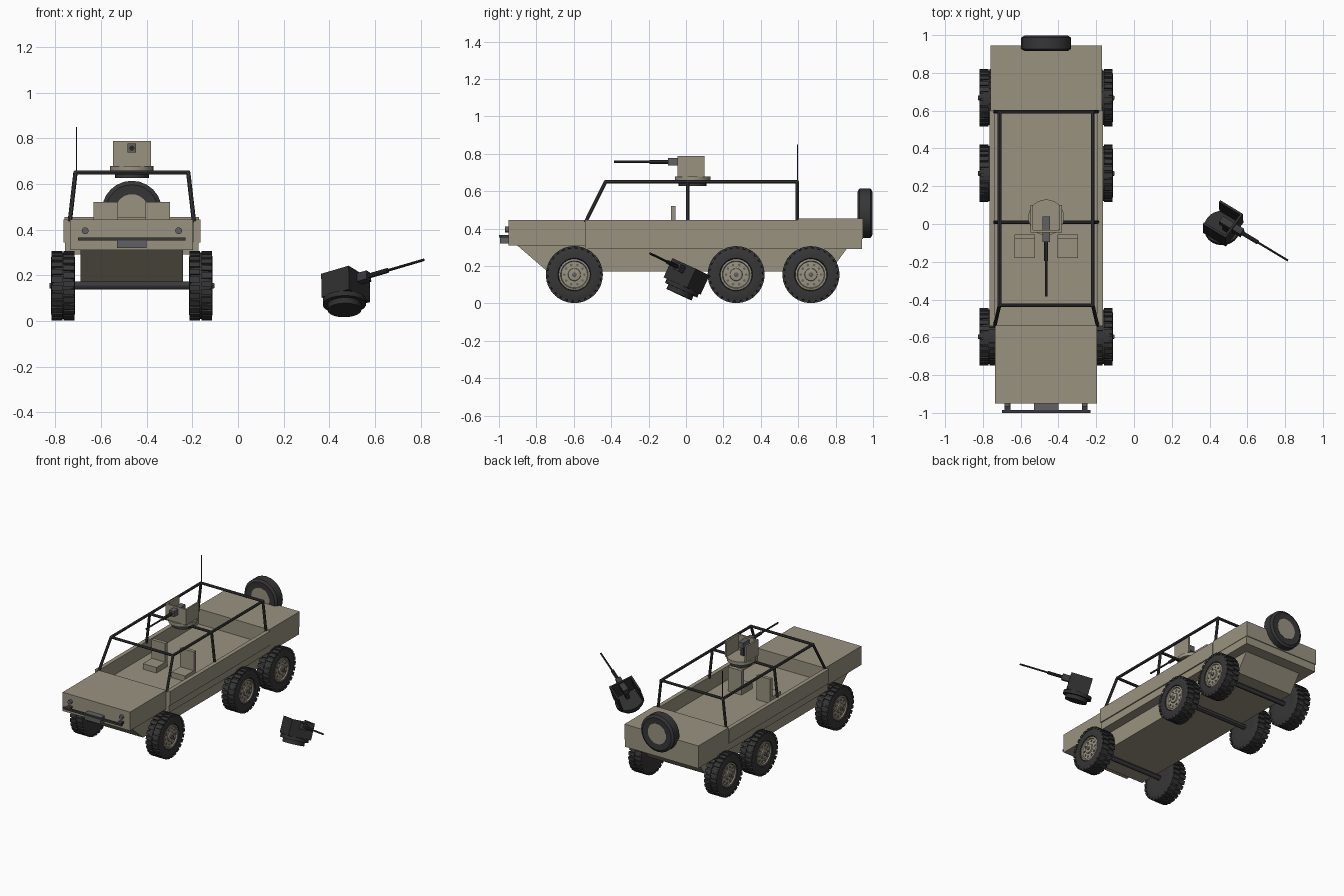
import bpy, bmesh, math
from mathutils import Matrix, Vector

if "Cube" in bpy.data.objects:
    bpy.data.objects.remove(bpy.data.objects["Cube"])

CX = -0.465  # vehicle centre line


def material(name, r, g, b):
    m = bpy.data.materials.new(name)
    m.diffuse_color = (r, g, b, 1)
    m.use_nodes = True
    m.node_tree.nodes["Principled BSDF"].inputs["Base Color"].default_value = m.diffuse_color
    return m


SAND = material("sand paint", 0.32, 0.29, 0.215)
METAL = material("dark metal", 0.042, 0.042, 0.045)
RUBBER = material("tyre rubber", 0.037, 0.037, 0.038)
GREY = material("grey steel", 0.12, 0.12, 0.125)
BLACK = material("black steel", 0.028, 0.028, 0.029)


def finish(name, bm, mat, matrix=None):
    bmesh.ops.recalc_face_normals(bm, faces=bm.faces)
    me = bpy.data.meshes.new(name)
    bm.to_mesh(me)
    bm.free()
    me.materials.append(mat)
    me.shade_smooth()
    me.set_sharp_from_angle(angle=math.radians(30))
    ob = bpy.data.objects.new(name, me)
    bpy.context.collection.objects.link(ob)
    if matrix:
        ob.matrix_world = matrix
    return ob


def add_box(bm, x, y, z, rot=None):
    """Box from three (min, max) ranges."""
    c = Vector([(a + b) / 2 for a, b in (x, y, z)])
    s = [b - a for a, b in (x, y, z)]
    m = Matrix.Translation(c) @ Matrix.Diagonal((*s, 1))
    bmesh.ops.create_cube(bm, size=1, matrix=(rot @ m) if rot else m)


def box(name, x, y, z, mat, matrix=None):
    bm = bmesh.new()
    add_box(bm, x, y, z)
    return finish(name, bm, mat, matrix)


def add_rod(bm, a, b, r, segs=8):
    a, b = Vector(a), Vector(b)
    q = (b - a).to_track_quat('Z', 'Y').to_matrix().to_4x4()
    bmesh.ops.create_cone(bm, cap_ends=True, segments=segs, radius1=r, radius2=r,
                          depth=(b - a).length, matrix=Matrix.Translation((a + b) / 2) @ q)


def rods(name, paths, r, mat, segs=8, matrix=None):
    bm = bmesh.new()
    for a, b in paths:
        add_rod(bm, a, b, r, segs)
    return finish(name, bm, mat, matrix)


def lathe(name, profile, segs, mat, matrix=None):
    """Spin (radius, x) points around the x axis and cap both ends."""
    bm = bmesh.new()
    rings = []
    for r, x in profile:
        rings.append([bm.verts.new((x, r * math.cos(2 * math.pi * i / segs),
                                    r * math.sin(2 * math.pi * i / segs))) for i in range(segs)])
    for a, b in zip(rings, rings[1:]):
        for i in range(segs):
            j = (i + 1) % segs
            bm.faces.new((a[i], a[j], b[j], b[i]))
    bm.faces.new(rings[0])
    bm.faces.new(rings[-1])
    return finish(name, bm, mat, matrix)


# Hull: hood, floor slab, side walls and rear deck
box("hood", (-0.735, -0.197), (-0.95, -0.535), (0.31, 0.445), SAND)
box("floor_slab", (-0.757, -0.173), (-0.54, 0.94), (0.29, 0.345), SAND)
box("rear_deck", (-0.76, -0.17), (0.6, 0.945), (0.345, 0.455), SAND)
for s in (-1, 1):
    x = sorted((CX + s * 0.27, CX + s * 0.3))
    box("side_wall", x, (-0.54, 0.6), (0.343, 0.445), SAND)

# Belly with sloped ends
bm = bmesh.new()
side = [bm.verts.new((-0.69, y, z)) for y, z in
        ((-0.905, 0.312), (-0.74, 0.17), (0.77, 0.17), (0.865, 0.3))]
face = bm.faces.new(side)
new = bmesh.ops.extrude_face_region(bm, geom=[face])["geom"]
bmesh.ops.translate(bm, vec=(0.45, 0, 0), verts=[v for v in new if isinstance(v, bmesh.types.BMVert)])
finish("belly", bm, SAND)

# Seats
for s in (-1, 1):
    x = sorted((CX + s * 0.06, CX + s * 0.168))
    box("seat_cushion", x, (-0.18, -0.06), (0.343, 0.385), SAND)
    box("seat_back", x, (-0.08, -0.055), (0.343, 0.52), SAND)

# Front bumper, winch and headlights
box("bumper", (-0.70, -0.23), (-1.0, -0.985), (0.352, 0.366), METAL)
box("winch", (-0.53, -0.4), (-0.995, -0.95), (0.32, 0.366), GREY)
for s in (-1, 1):
    x = CX + s * 0.205
    rods("headlight", [((x, -0.967, 0.395), (x, -0.945, 0.395))], 0.015, GREY, 16)
    box("bumper_bracket", (x - 0.015, x + 0.015), (-0.99, -0.945), (0.353, 0.365), METAL)

# Roll cage
TOP = 0.65
paths = []
for s in (-1, 1):
    lo, hi = CX + s * 0.272, CX + s * 0.247
    paths.append(((hi, -0.43, TOP), (hi, 0.6, TOP)))
    for yb, yt in ((-0.537, -0.43), (0.01, 0.01), (0.595, 0.595)):
        paths.append(((lo, yb, 0.435), (hi, yt, TOP)))
for y in (-0.43, 0.01, 0.595):
    paths.append(((CX - 0.252, y, TOP), (CX + 0.252, y, TOP)))
rods("roll_cage", paths, 0.0095, METAL)
rods("antenna", [((-0.708, 0.597, 0.65), (-0.708, 0.597, 0.85))], 0.003, METAL, 6)

# Wheels with two staggered rows of lugs
TYRE = [(0.085, -0.05), (0.125, -0.052), (0.14, -0.046), (0.145, -0.03), (0.145, 0.03),
        (0.14, 0.046), (0.125, 0.052), (0.088, 0.05), (0.084, 0.036)]


def wheel(matrix):
    lathe("tyre", TYRE, 36, RUBBER, matrix)
    bm = bmesh.new()
    n = 26
    for row in (-1, 1):
        for i in range(n):
            rot = Matrix.Rotation(2 * math.pi * (i + 0.25 * row) / n, 4, 'X')
            add_box(bm, sorted((row * 0.003, row * 0.05)), (-0.0125, 0.0125), (0.135, 0.152), rot)
    finish("tread_lugs", bm, RUBBER, matrix)
    lathe("rim", [(0.084, 0.03), (0.084, 0.046), (0.074, 0.048), (0.07, 0.04), (0.034, 0.042),
                  (0.032, 0.05), (0.022, 0.052)], 28, SAND, matrix)
    lathe("hub_cap", [(0.013, 0.045), (0.013, 0.057), (0.009, 0.059)], 12, GREY, matrix)
    bolts = []
    for i in range(10):
        a = 2 * math.pi * i / 10
        y, z = 0.054 * math.cos(a), 0.054 * math.sin(a)
        bolts.append(((0.035, y, z), (0.044, y, z)))
    rods("rim_bolts", bolts, 0.007, GREY, 8, matrix)


for y in (-0.597, 0.268, 0.668):
    for s in (-1, 1):
        m = Matrix.Translation((CX + s * 0.302, y, 0.154))
        wheel(m if s > 0 else m @ Matrix.Rotation(math.pi, 4, 'Z'))
    rods("axle", [((CX - 0.27, y, 0.155), (CX + 0.27, y, 0.155))], 0.017, METAL, 12)

# Spare wheel on the rear
spare = Matrix.Translation((CX, 0.957, 0.482)) @ Matrix.Rotation(math.pi / 2, 4, 'Z')
lathe("spare_tyre", [(0.07, -0.036), (0.115, -0.04), (0.132, -0.03), (0.132, 0.03),
                     (0.115, 0.04), (0.07, 0.036)], 24, RUBBER, spare)
lathe("spare_rim", [(0.073, -0.038), (0.073, 0.038)], 24, SAND, spare)


# Gun turret: local origin at ring centre, barrel along -y
def turret(matrix, paint, ring, breech):
    rods("turret_ring", [((0, 0, -0.005), (0, 0, 0.025))], 0.074, ring, 24, matrix)
    rods("turret_disc", [((0, 0, 0.022), (0, 0, 0.046))], 0.095, paint, 24, matrix)
    # U-shaped shield, open at the top and back
    bm = bmesh.new()
    add_box(bm, (-0.083, 0.083), (-0.08, -0.068), (0.044, 0.157))
    for s in (-1, 1):
        add_box(bm, sorted((s * 0.071, s * 0.083)), (-0.08, 0.065), (0.044, 0.157))
    finish("gun_shield", bm, paint, matrix)
    box("gun_breech", (-0.019, 0.019), (-0.13, 0.005), (0.105, 0.145), breech, matrix)
    box("gun_mount", (-0.012, 0.012), (-0.04, -0.01), (0.04, 0.11), ring, matrix)
    rods("barrel_sleeve", [((0, -0.23, 0.125), (0, -0.12, 0.125))], 0.011, ring, 10, matrix)
    rods("barrel", [((0, -0.42, 0.125), (0, -0.2, 0.125))], 0.006, ring, 8, matrix)


turret(Matrix.Translation((CX, 0.035, 0.632)), SAND, METAL, GREY)

# Spare turret lying tilted on the ground
d = Vector((0.832, -0.5, 0.244)).normalized()
u = Vector((0, 0.41, 0.91))
u = (u - d * u.dot(d)).normalized()
r = u.cross(d)
tilt = Matrix((r, -d, u)).transposed().to_4x4()
turret(Matrix.Translation(Vector((0.465, 0.017, 0.165)) - u * 0.125) @ tilt, BLACK, BLACK, METAL)
